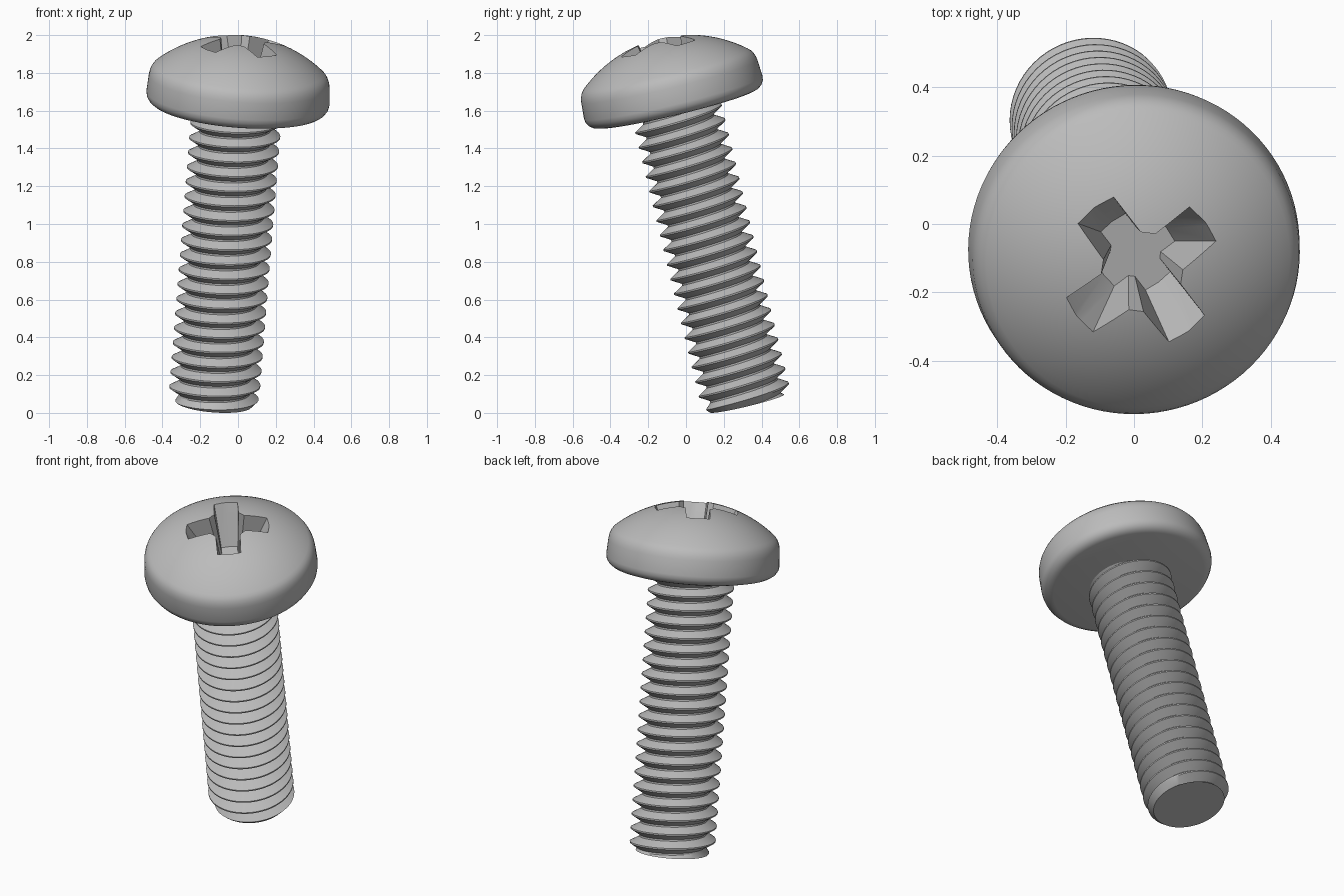
import bpy, bmesh, math
from mathutils import Matrix, Vector

cube = bpy.data.objects.get("Cube")
if cube:
    bpy.data.objects.remove(cube, do_unlink=True)

# Leaning screw frame: origin at the shaft end, local z along the screw
AXIS = Vector((0.08, -0.241, 1)).normalized()
FRAME = (Matrix.Translation((-0.13, 0.323, 0.05))
         @ Vector((0, 0, 1)).rotation_difference(AXIS).to_matrix().to_4x4())
LENGTH = 1.61      # shaft end to head underside
PITCH = 0.08
MAJOR, MINOR, END = 0.24, 0.188, 0.203

steel = bpy.data.materials.new("grey_steel")
steel.use_nodes = True
steel.diffuse_color = (0.5, 0.5, 0.5, 1)
steel.node_tree.nodes["Principled BSDF"].inputs["Base Color"].default_value = (0.5, 0.5, 0.5, 1)


def finish(name, bm):
    bmesh.ops.recalc_face_normals(bm, faces=bm.faces)
    mesh = bpy.data.meshes.new(name)
    bm.to_mesh(mesh)
    bm.free()
    mesh.materials.append(steel)
    obj = bpy.data.objects.new(name, mesh)
    bpy.context.collection.objects.link(obj)
    obj.matrix_world = FRAME
    return obj


def skin(bm, rows):
    """Join closed rings of points with quads and cap both ends."""
    rings = [[bm.verts.new(p) for p in row] for row in rows]
    n = len(rings[0])
    for a, b in zip(rings, rings[1:]):
        for i in range(n):
            j = (i + 1) % n
            bm.faces.new((a[i], a[j], b[j], b[i]))
    bm.faces.new(rings[0][::-1])
    bm.faces.new(rings[-1])


def smooth(obj, degrees):
    bpy.ops.object.select_all(action='DESELECT')
    obj.select_set(True)
    bpy.context.view_layer.objects.active = obj
    bpy.ops.object.shade_smooth_by_angle(angle=math.radians(degrees))


# Threaded shaft: one helical strip of flanks, trimmed flat at both ends
def threaded_shaft():
    bm = bmesh.new()
    seg = 64
    top = LENGTH + 0.03
    profile = [(-0.44, MINOR), (-0.05, MAJOR), (0.05, MAJOR), (0.44, MINOR)]
    turns = range(-2, int(top / PITCH) + 3)
    columns = []
    for i in range(seg + 1):
        angle = math.tau * i / seg
        column = []
        for k in turns:
            for offset, r in profile:
                s = 0.074 + PITCH * (k + offset + i / seg - 0.5)
                z = min(max(s, 0), top)
                r = min(max(r, END - 1.5 * z), END + 0.9 * z)
                column.append(bm.verts.new((r * math.cos(angle), r * math.sin(angle), z)))
        columns.append(column)
    for a, b in zip(columns, columns[1:]):
        for j in range(len(a) - 1):
            bm.faces.new((a[j], b[j], b[j + 1], a[j + 1]))
    bmesh.ops.remove_doubles(bm, verts=bm.verts, dist=0.0005)
    bmesh.ops.holes_fill(bm, edges=[e for e in bm.edges if e.is_boundary], sides=0)
    return finish("threaded_shaft", bm)


# Domed pan head: lathed profile
def pan_head():
    profile = [(0.43, 0), (0.452, 0.006), (0.47, 0.019), (0.482, 0.038), (0.486, 0.06),
               (0.48, 0.15), (0.476, 0.172), (0.468, 0.192), (0.458, 0.207)]
    dome, apex = 0.69, 0.382
    start = math.asin(0.445 / dome)
    for k in range(14):
        t = start * (1 - k / 14)
        profile.append((dome * math.sin(t), apex - dome * (1 - math.cos(t))))
    seg = 96
    bm = bmesh.new()
    skin(bm, [[(r * math.cos(math.tau * i / seg), r * math.sin(math.tau * i / seg), LENGTH + z)
               for i in range(seg)] for r, z in profile])
    return finish("pan_head", bm)


# Tapered cross recess cutter
def cross_ring(z, reach, half, chamfer):
    arm = [(half + chamfer, -half), (reach * 0.96, -half), (reach, 0),
           (reach * 0.96, half), (half + chamfer, half)]
    ring = []
    for q in range(4):
        turn = Matrix.Rotation(math.radians(37 + 90 * q), 3, 'Z')
        ring += [turn @ Vector((x, y, LENGTH + z)) for x, y in arm]
    return ring


threaded = threaded_shaft()
head = pan_head()
bm = bmesh.new()
skin(bm, [cross_ring(0.12, 0.115, 0.045, 0.014), cross_ring(0.45, 0.292, 0.075, 0.036)])
cutter = finish("cross_recess_cutter", bm)
cutter.hide_render = True

bpy.context.view_layer.update()
cut = head.modifiers.new("cross_recess", 'BOOLEAN')
cut.operation = 'DIFFERENCE'
cut.solver = 'EXACT'
cut.object = cutter
bpy.context.view_layer.objects.active = head
bpy.ops.object.modifier_apply(modifier=cut.name)
bpy.data.objects.remove(cutter, do_unlink=True)

smooth(head, 22)
smooth(threaded, 30)
